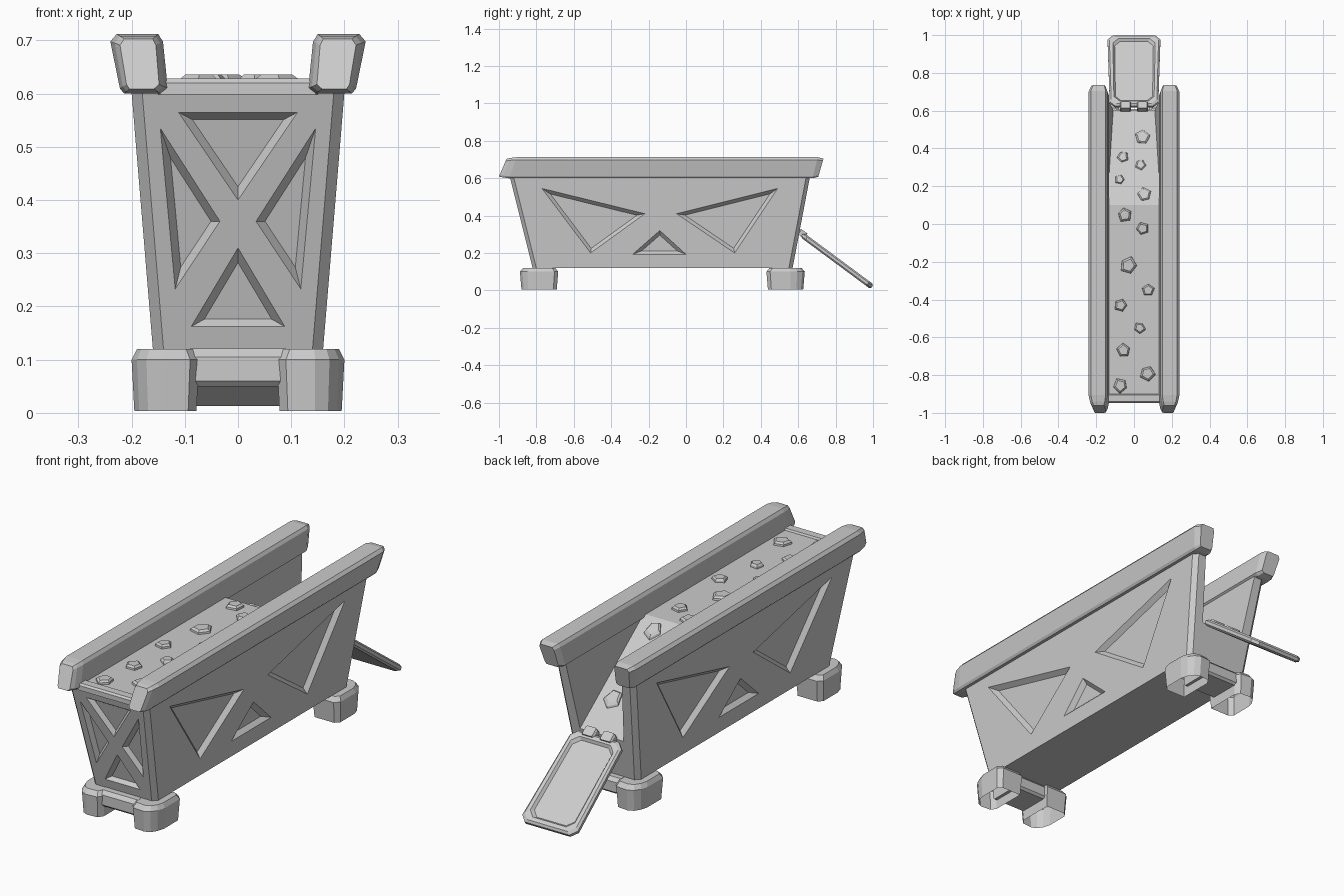
import bpy, bmesh, math, random
from mathutils import Vector, Matrix

if "Cube" in bpy.data.objects:
    bpy.data.objects.remove(bpy.data.objects["Cube"])

random.seed(4)


def loft(bm, rings, cap_start=True, cap_end=True):
    """Skin a series of equal-length point rings into a shell."""
    vs = [[bm.verts.new(p) for p in r] for r in rings]
    n = len(vs[0])
    for a, b in zip(vs, vs[1:]):
        for i in range(n):
            bm.faces.new((a[i], a[(i + 1) % n], b[(i + 1) % n], b[i]))
    if cap_start:
        bm.faces.new(vs[0][::-1])
    if cap_end:
        bm.faces.new(vs[-1])


def finish(bm, name, matrix=None):
    bmesh.ops.recalc_face_normals(bm, faces=bm.faces)
    if matrix:
        bm.transform(matrix)
    me = bpy.data.meshes.new(name)
    bm.to_mesh(me)
    bm.free()
    ob = bpy.data.objects.new(name, me)
    bpy.context.collection.objects.link(ob)
    return ob


def lofted(name, rings, matrix=None, **kw):
    bm = bmesh.new()
    loft(bm, rings, **kw)
    return finish(bm, name, matrix)


def octagon(x0, x1, y0, y1, c, z):
    return [(x0 + c, y0, z), (x1 - c, y0, z), (x1, y0 + c, z), (x1, y1 - c, z),
            (x1 - c, y1, z), (x0 + c, y1, z), (x0, y1 - c, z), (x0, y0 + c, z)]


# Tapered wall planes of the body
def half_width(z): return 0.16 + (z - 0.12) * 0.083
def front_y(z): return -0.82 - (z - 0.12) * 0.25
def rear_y(z): return 0.57 + (z - 0.12) * 0.19


def body_ring(z):
    return octagon(-half_width(z), half_width(z), front_y(z), rear_y(z), 0.02, z)


# Filled body
body = lofted("body", [body_ring(0.12), body_ring(0.62)])


# Cutters: triangular recesses and the sloping fill at the open rear
def recess(bm, tri, place, depth=0.02, bevel=0.018):
    p = [Vector(t) for t in tri]
    e = [(p[(i + 1) % 3] - p[(i + 2) % 3]).length for i in range(3)]
    centre = sum((p[i] * e[i] for i in range(3)), Vector((0, 0))) / sum(e)
    d1, d2 = p[1] - p[0], p[2] - p[0]
    inradius = abs(d1.x * d2.y - d1.y * d2.x) / sum(e)
    rings = []
    for d in (-depth, depth):
        s = 1 - bevel / inradius * d / depth
        rings.append([place(*(centre + (q - centre) * s), d) for q in p])
    loft(bm, rings)


bm = bmesh.new()
side_tris = [[(-0.77, 0.545), (-0.22, 0.41), (-0.51, 0.2)],
             [(0.49, 0.545), (-0.05, 0.41), (0.26, 0.2)],
             [(-0.285, 0.193), (-0.14, 0.32), (0, 0.193)]]
for tri in side_tris:
    for s in (1, -1):
        recess(bm, tri, lambda y, z, d: (s * (half_width(z) - d), y, z))
front_tris = [[(-0.112, 0.565), (0.112, 0.565), (0, 0.4)],
              [(0, 0.31), (-0.088, 0.162), (0.088, 0.162)]]
front_tris += [[(s * 0.146, 0.535), (s * 0.034, 0.36), (s * 0.118, 0.233)] for s in (1, -1)]
for tri in front_tris:
    recess(bm, tri, lambda x, z, d: (x, front_y(z) + d, z), bevel=0.014)


def slope_ring(y):
    z = 0.62 - (y - 0.1) * 0.635
    w, wt = 0.14 - (0.6 - z) * 0.1, 0.15
    return [(-w, y, z), (w, y, z), (wt, y, 0.7), (-wt, y, 0.7)]


loft(bm, [slope_ring(0.05), slope_ring(0.8)])
cutter = finish(bm, "cutter")
cutter.hide_render = True
mod = body.modifiers.new("cut", 'BOOLEAN')
mod.operation = 'DIFFERENCE'
mod.solver = 'EXACT'
mod.object = cutter
bpy.context.view_layer.objects.active = body
bpy.ops.object.modifier_apply(modifier="cut")
bpy.data.objects.remove(cutter)

# Front lip between the rails
lofted("front_lip", [octagon(-0.15, 0.15, -0.948, -0.9, 0.004, 0.598),
                     octagon(-0.15, 0.15, -0.948, -0.9, 0.004, 0.62),
                     octagon(-0.145, 0.145, -0.94, -0.905, 0.004, 0.628)])

# Top rails with chamfered section and slanted ends
section = [(0.132, 0.61), (0.146, 0.6), (0.214, 0.6), (0.222, 0.61),
           (0.24, 0.698), (0.228, 0.712), (0.15, 0.712), (0.141, 0.698)]


def rail_ring(s, end, inward, narrow):
    ring = []
    for x, z in section:
        base = -1.0 + (z - 0.6) * 0.36 if end < 0 else 0.707 + (z - 0.6) * 0.25
        x2 = 0.183 + (x - 0.183) * narrow
        z2 = 0.656 + (z - 0.656) * (0.5 + narrow / 2)
        ring.append((s * x2, base - end * inward, z2))
    return ring


for s, side in ((1, "right"), (-1, "left")):
    lofted(side + "_rail", [rail_ring(s, -1, 0, 0.68), rail_ring(s, -1, 0.02, 0.86),
                            rail_ring(s, -1, 0.055, 1), rail_ring(s, 1, 0.03, 1),
                            rail_ring(s, 1, 0, 0.75)])


# Feet: open-bottomed pads with rounded outer corners, plus cross beams
def foot_ring(sx, sy, yc, z, grow):
    pts = [(0.073, -0.1), (0.073, 0.075), (0.09, 0.1), (0.145, 0.105), (0.172, 0.092),
           (0.19, 0.065), (0.2, 0.03), (0.2, -0.08), (0.18, -0.1)]
    return [(sx * (0.136 + (x - 0.136) * grow), yc + sy * y * grow, z) for x, y in pts]


for sy, yc, end in ((-1, -0.783, "front"), (1, 0.53, "rear")):
    for sx, side in ((1, "right"), (-1, "left")):
        lofted(f"{end}_{side}_foot",
               [foot_ring(sx, sy, yc, 0.004, 0.92), foot_ring(sx, sy, yc, 0.1, 1),
                foot_ring(sx, sy, yc, 0.12, 0.84)], cap_start=False)
    beam = [(-0.07, 0.05), (0.07, 0.05), (0.08, 0.06), (0.08, 0.105), (0.065, 0.121),
            (-0.065, 0.121), (-0.08, 0.105), (-0.08, 0.06)]
    lofted(end + "_beam", [[(x, yc + y, z) for y, z in beam] for x in (-0.09, 0.09)])

# Lowered tailgate with framed, sunken panel
L = 0.465


def gate_ring(inset, z):
    ring = []
    for x, y, _ in octagon(-0.14 + inset, 0.14 - inset, inset, L - inset, 0.028, z):
        ring.append((x * (0.89 + 0.11 * min(1, y / 0.1)), y, z))
    return ring


tilt = Matrix.Translation((0, 0.612, 0.284)) @ Matrix.Rotation(math.radians(-36.5), 4, 'X')
lofted("tailgate", [gate_ring(0.01, 0), gate_ring(0, 0.008), gate_ring(0, 0.022),
                    gate_ring(0.01, 0.03), gate_ring(0.028, 0.03),
                    gate_ring(0.038, 0.018)], tilt)
for s, side in ((1, "right"), (-1, "left")):
    lofted(side + "_hinge",
           [octagon(s * 0.045 - w, s * 0.045 + w, -0.025, 0.018, 0.005, z)
            for w, z in ((0.03, 0.005), (0.03, 0.03), (0.025, 0.038))], tilt)

# Ore chunks on the fill: x, y, radius
chunks = [(0.045, 0.46, 0.045), (-0.06, 0.355, 0.032), (0.035, 0.315, 0.03),
          (-0.075, 0.235, 0.027), (0.055, 0.155, 0.04), (-0.05, 0.05, 0.04),
          (0.045, -0.025, 0.035), (-0.03, -0.22, 0.05), (0.075, -0.35, 0.036),
          (-0.07, -0.43, 0.038), (0.03, -0.55, 0.032), (-0.055, -0.67, 0.04),
          (0.07, -0.79, 0.042), (-0.07, -0.855, 0.04)]
bm = bmesh.new()
for x, y, r in chunks:
    turn = random.uniform(0, 6.28)
    rad = [r * random.uniform(0.85, 1.1) for _ in range(5)]
    rings = []
    for k, h in ((1, -0.005), (0.95, 0.008), (0.7, 0.016)):
        ring = []
        for i in range(5):
            a = turn + i * math.tau / 5
            py = y + k * rad[i] * math.sin(a)
            z = 0.62 - max(0, py - 0.1) * 0.635
            ring.append((x + k * rad[i] * math.cos(a), py, z + h))
        rings.append(ring)
    loft(bm, rings)
finish(bm, "ore_chunks")
